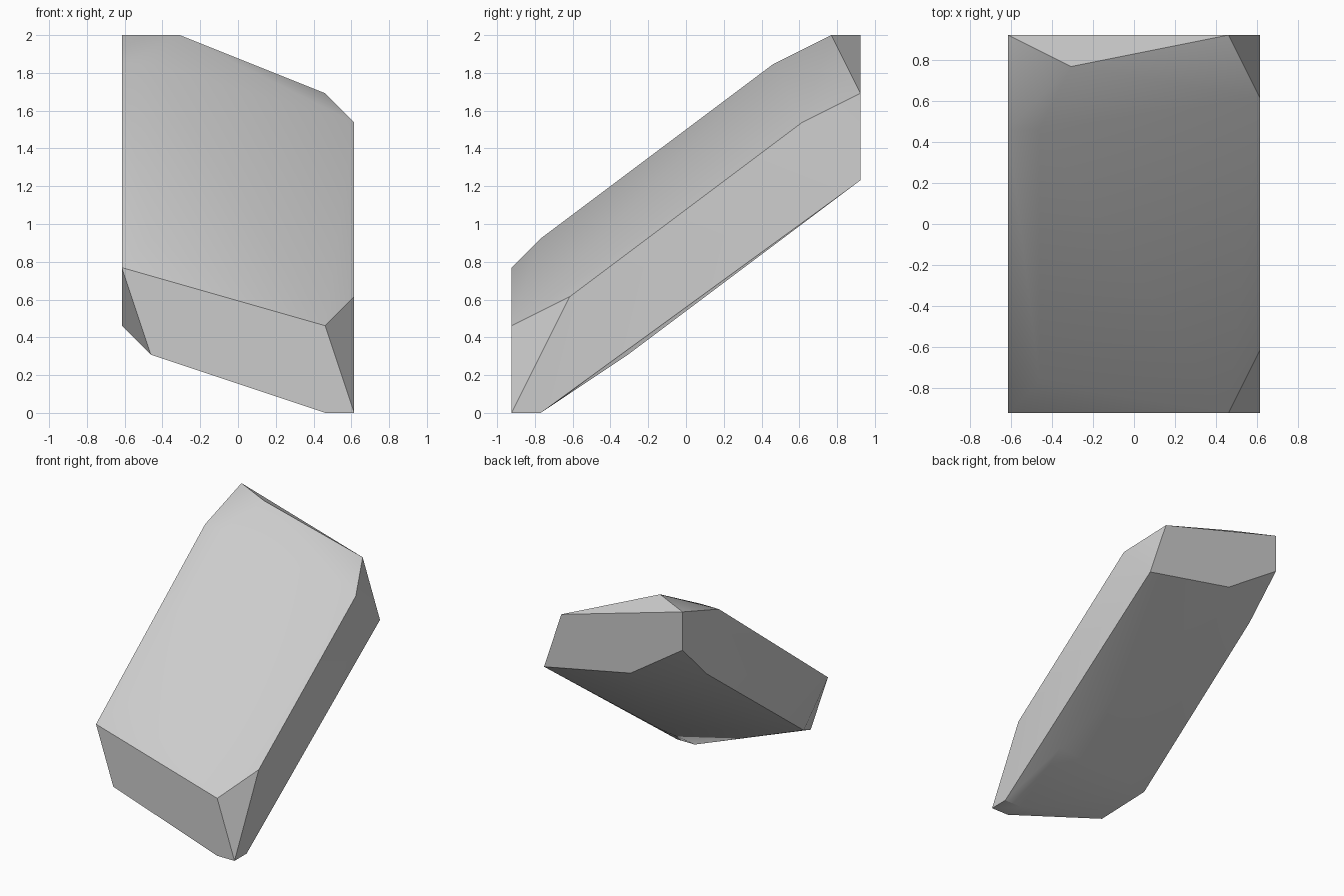
import bpy
import bmesh
from mathutils import Vector

# Remove the default object only
default_object = bpy.data.objects.get("Cube")
if default_object:
    bpy.data.objects.remove(default_object, do_unlink=True)

UNIT = 2 / 13  # the stone's corners sit on a regular lattice


def make_material(name, colour):
    material = bpy.data.materials.new(name)
    material.use_nodes = True
    material.diffuse_color = colour
    shader = material.node_tree.nodes["Principled BSDF"]
    shader.inputs["Base Color"].default_value = colour
    shader.inputs["Roughness"].default_value = 0.8
    return material


def hull_object(name, corners, material):
    """Wrap a tight faceted skin round the corner points."""
    bm = bmesh.new()
    for corner in corners:
        bm.verts.new(Vector(corner) * UNIT)
    result = bmesh.ops.convex_hull(bm, input=bm.verts[:])
    unused = [v for v in result["geom_interior"] if isinstance(v, bmesh.types.BMVert)]
    bmesh.ops.delete(bm, geom=unused, context="VERTS")
    # Merge coplanar triangles into clean facets
    bmesh.ops.dissolve_limit(bm, angle_limit=0.002, verts=bm.verts[:], edges=bm.edges[:])
    bmesh.ops.recalc_face_normals(bm, faces=bm.faces[:])
    mesh = bpy.data.meshes.new(name)
    bm.to_mesh(mesh)
    bm.free()
    mesh.materials.append(material)
    obj = bpy.data.objects.new(name, mesh)
    bpy.context.collection.objects.link(obj)
    return obj


# Corner groups of the slanted stone, in lattice units
front_facet = [(-4, -6, 5), (3, -6, 3), (4, -6, 0), (3, -6, 0), (-3, -6, 2)]
back_facet = [(-4, 6, 13), (3, 6, 11), (4, 6, 8), (-1, 6, 9), (-4, 6, 11)]
left_side = [(4, -4, 4), (4, 4, 10), (4, -5, 0)]
right_side = [(-4, -4, 3), (-4, 4, 9), (-4, 3, 12)]
upper_bevel = [(-3, -5, 6), (-3, 3, 12), (-2, 5, 13)]
lower_bevel = [(3, -5, 0), (3, -2, 2)]

stone_grey = make_material("stone grey", (0.6, 0.6, 0.6, 1))
stone = hull_object(
    "slanted_stone",
    front_facet + back_facet + left_side + right_side + upper_bevel + lower_bevel,
    stone_grey,
)

# Soft shading over shallow bevels, crisp lines at the strong edges
bpy.ops.object.select_all(action="DESELECT")
stone.select_set(True)
bpy.context.view_layer.objects.active = stone
bpy.ops.object.shade_smooth_by_angle(angle=0.5236)
